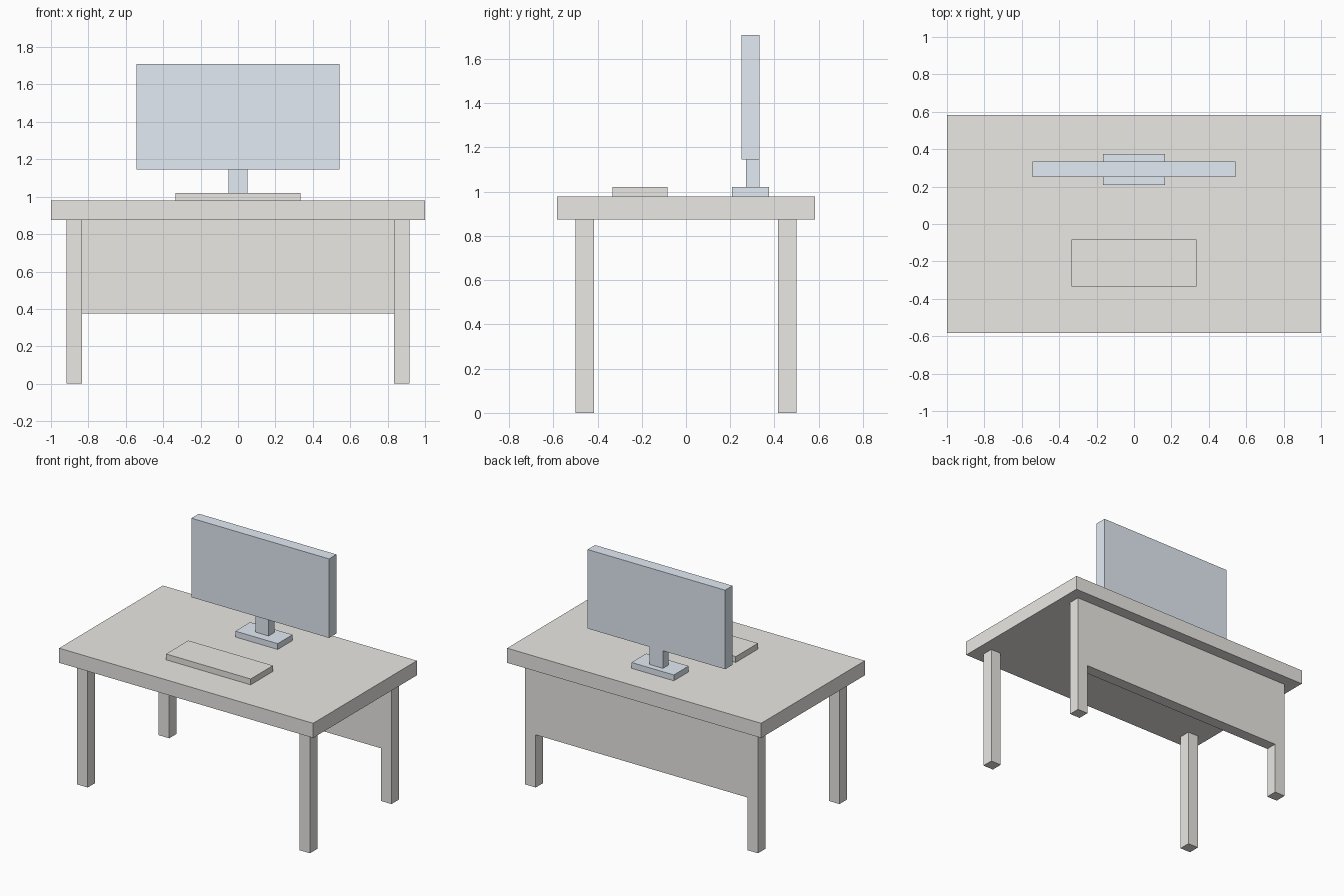
import bpy

if "Cube" in bpy.data.objects:
    bpy.data.objects.remove(bpy.data.objects["Cube"])

U = 1 / 24  # design grid: the desk is 48 units wide


def make_material(name, rgb):
    mat = bpy.data.materials.new(name)
    mat.diffuse_color = (*rgb, 1)
    mat.use_nodes = True
    mat.node_tree.nodes["Principled BSDF"].inputs["Base Color"].default_value = mat.diffuse_color
    return mat


desk_grey = make_material("warm_grey", (0.83, 0.81, 0.78))
screen_blue = make_material("blue_grey", (0.76, 0.83, 0.90))


def box(name, x, y, z, material):
    """Box from (min, max) ranges in grid units."""
    ranges = (x, y, z)
    bpy.ops.mesh.primitive_cube_add(size=1, location=[(a + b) / 2 * U for a, b in ranges])
    ob = bpy.context.object
    ob.name = name
    ob.scale = [(b - a) * U for a, b in ranges]
    bpy.ops.object.transform_apply(location=False, rotation=False, scale=True)
    ob.data.materials.append(material)
    return ob


# Desk: top, four legs, and a back panel flush with the rear legs
box("desk_top", (-24, 24), (-14, 14), (21, 23.5), desk_grey)
for side, x in (("left", (-22, -20)), ("right", (20, 22))):
    for end, y in (("front", (-12, -10)), ("back", (10, 12))):
        box(f"{end}_{side}_leg", x, y, (0, 21), desk_grey)
box("back_panel", (-20, 20), (10, 12), (9, 21), desk_grey)

# Keyboard
box("keyboard", (-8, 8), (-8, -2), (23.5, 24.5), desk_grey)

# Monitor: foot, neck and screen
box("monitor_base", (-4, 4), (5, 9), (23.5, 24.5), screen_blue)
box("monitor_neck", (-1.25, 1.25), (6.5, 8), (24.5, 27.5), screen_blue)
box("monitor_screen", (-13, 13), (6, 8), (27.5, 41), screen_blue)
